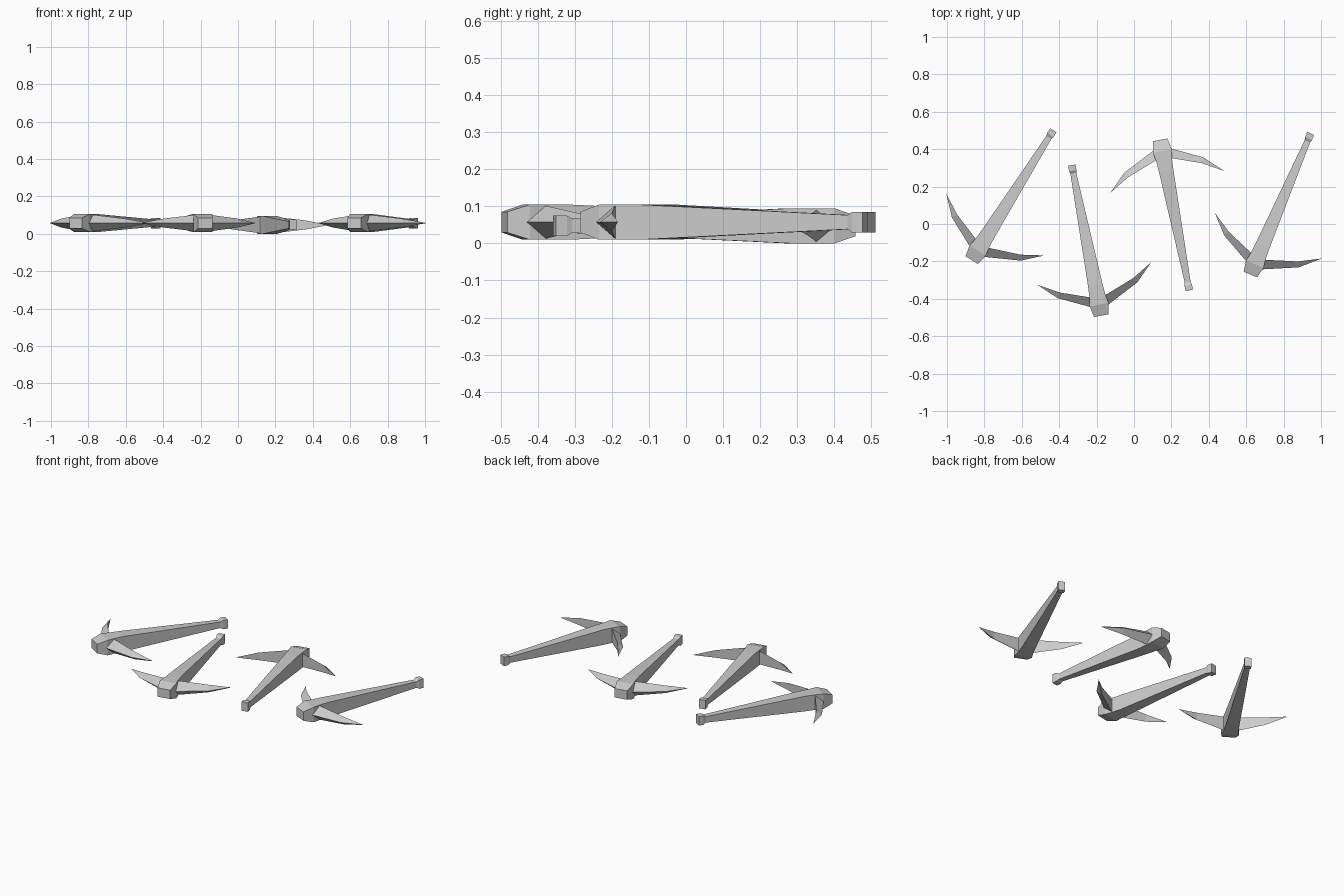
import bpy, bmesh
from math import atan2
from mathutils import Matrix, Vector

cube = bpy.data.objects.get("Cube")
if cube:
    bpy.data.objects.remove(cube, do_unlink=True)

grey = bpy.data.materials.new("plain_grey")
grey.use_nodes = True
COLOUR = (0.6, 0.6, 0.6, 1)
grey.diffuse_color = COLOUR
grey.node_tree.nodes["Principled BSDF"].inputs["Base Color"].default_value = COLOUR


def loft(name, rings, matrix):
    """Skin a list of matching rings, close both ends and place the part."""
    bm = bmesh.new()
    loops = [[bm.verts.new(p) for p in ring] for ring in rings]
    for a, b in zip(loops, loops[1:]):
        n = len(a)
        for i in range(n):
            j = (i + 1) % n
            bm.faces.new((a[i], a[j], b[j], b[i]))
    bm.faces.new(loops[0])
    bm.faces.new(loops[-1])
    bmesh.ops.remove_doubles(bm, verts=bm.verts, dist=1e-5)
    bmesh.ops.recalc_face_normals(bm, faces=bm.faces)
    mesh = bpy.data.meshes.new(name)
    bm.to_mesh(mesh)
    bm.free()
    mesh.materials.append(grey)
    obj = bpy.data.objects.new(name, mesh)
    obj.matrix_world = matrix
    bpy.context.collection.objects.link(obj)


def box_ring(u, half_width, half_height):
    return [(u, sv * half_width, sz * half_height)
            for sv, sz in ((-1, -1), (1, -1), (1, 1), (-1, 1))]


def blade_ring(outer, inner, half_height, side):
    """Triangle with a ridge on the outside and a flat inner wall."""
    return [(outer[0], side * outer[1], 0),
            (inner[0], side * inner[1], half_height),
            (inner[0], side * inner[1], -half_height)]


# distance from the head end, half width, half height
HEAD = [(0, .039, .028), (.06, .051, .0475), (.11, .043, .0475), (.17, .039, .0475)]
HANDLE = [(.17, .039, .0475), (.775, .016, .019), (.79, .02, .028), (.82, .02, .028)]
# outer point, inner point, half height
BLADE = [((.045, .0), (.11, .0), .045), ((.052, .045), (.105, .04), .044),
         ((.137, .217), (.164, .2), .024), ((.228, .31), (.2285, .3105), .001)]


def pickaxe(prefix, butt, end, z):
    # local x runs from head to grip
    d = Vector(end) - Vector(butt)
    place = Matrix.Translation((*butt, z)) @ Matrix.Rotation(atan2(d.y, d.x), 4, "Z")
    loft(prefix + "_head", [box_ring(*r) for r in HEAD], place)
    loft(prefix + "_handle", [box_ring(*r) for r in HANDLE], place)
    for side, label in ((1, "left"), (-1, "right")):
        rings = [blade_ring(*r, side) for r in BLADE]
        # blades sit slightly off the handle axis
        shift = Matrix.Translation((0, -.006, 0))
        loft(f"{prefix}_{label}_blade", rings, place @ shift)


pickaxe("first_pickaxe", (-.868, -.193), (-.432, .5), .0575)
pickaxe("second_pickaxe", (-.175, -.49), (-.333, .315), .0575)
pickaxe("third_pickaxe", (.14, .45), (.295, -.353), .0475)
pickaxe("fourth_pickaxe", (.622, -.27), (.941, .475), .0575)
